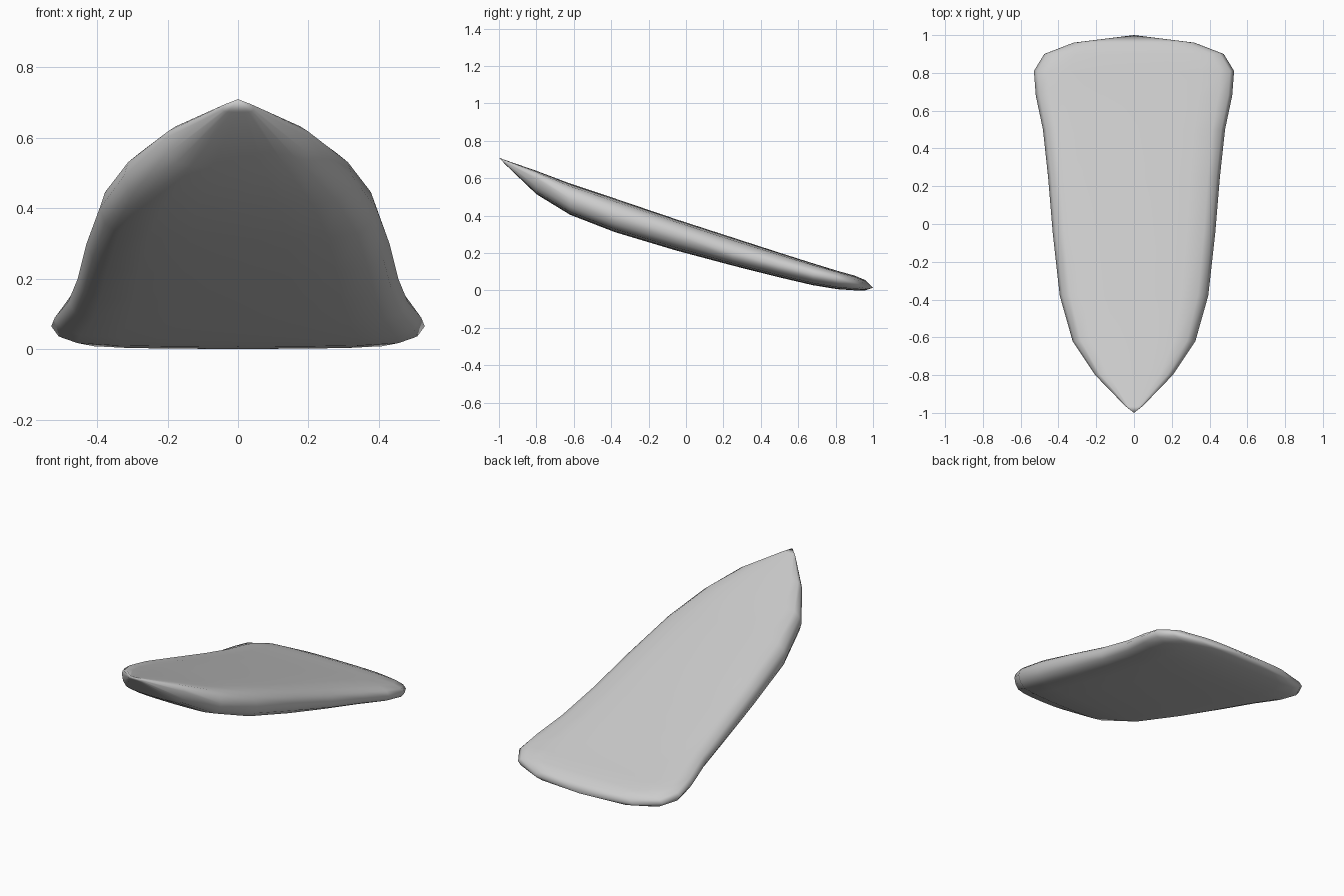
import bpy, bmesh

cube = bpy.data.objects.get("Cube")
if cube:
    bpy.data.objects.remove(cube)

# Stations along the slab: y, half width, rim z, top z, underside z
STATIONS = [
    (-.965, .045, .685, .697, .673),
    (-.80, .205, .60, .640, .515),
    (-.62, .325, .49, .572, .405),
    (-.38, .393, .40, .492, .312),
    (-.05, .43, .30, .380, .213),
    (.25, .455, .20, .283, .133),
    (.50, .482, .135, .202, .070),
    (.68, .52, .09, .145, .028),
    (.81, .53, .065, .105, .007),
    (.90, .475, .042, .080, .001),
    (.96, .32, .022, .055, .001),
]
NOSE, TAIL = (0, -1, .71), (0, 1, .015)

# Half section from the middle to the rim: share of width, share of height
ARC = [(0, 1), (.35, .985), (.65, .94), (.86, .82), (.96, .5)]


def section():
    upper = ARC + [(1, 0)] + [(u, -v) for u, v in reversed(ARC)]
    return upper + [(-u, v) for u, v in reversed(upper[1:-1])]


def ring(bm, y, half, rim, top, under):
    verts = []
    for u, v in section():
        z = rim + v * (top - rim if v > 0 else rim - under)
        verts.append(bm.verts.new((u * half, y, z)))
    return verts


def cap(bm, loop, tip):
    point = bm.verts.new(tip)
    for a, b in zip(loop, loop[1:] + loop[:1]):
        bm.faces.new((a, b, point))


# Slab lofted through the stations
bm = bmesh.new()
rings = [ring(bm, *s) for s in STATIONS]
for r, s in zip(rings, rings[1:]):
    for i in range(len(r)):
        j = (i + 1) % len(r)
        bm.faces.new((r[i], r[j], s[j], s[i]))
cap(bm, rings[0], NOSE)
cap(bm, rings[-1], TAIL)
bmesh.ops.recalc_face_normals(bm, faces=bm.faces)
for f in bm.faces:
    f.smooth = True
mesh = bpy.data.meshes.new("curved_slab")
bm.to_mesh(mesh)
bm.free()
slab = bpy.data.objects.new("curved_slab", mesh)
bpy.context.collection.objects.link(slab)

# Plain grey finish
grey = bpy.data.materials.new("light_grey")
grey.use_nodes = True
color = (.6, .6, .6, 1)
grey.diffuse_color = color
grey.node_tree.nodes["Principled BSDF"].inputs["Base Color"].default_value = color
mesh.materials.append(grey)
